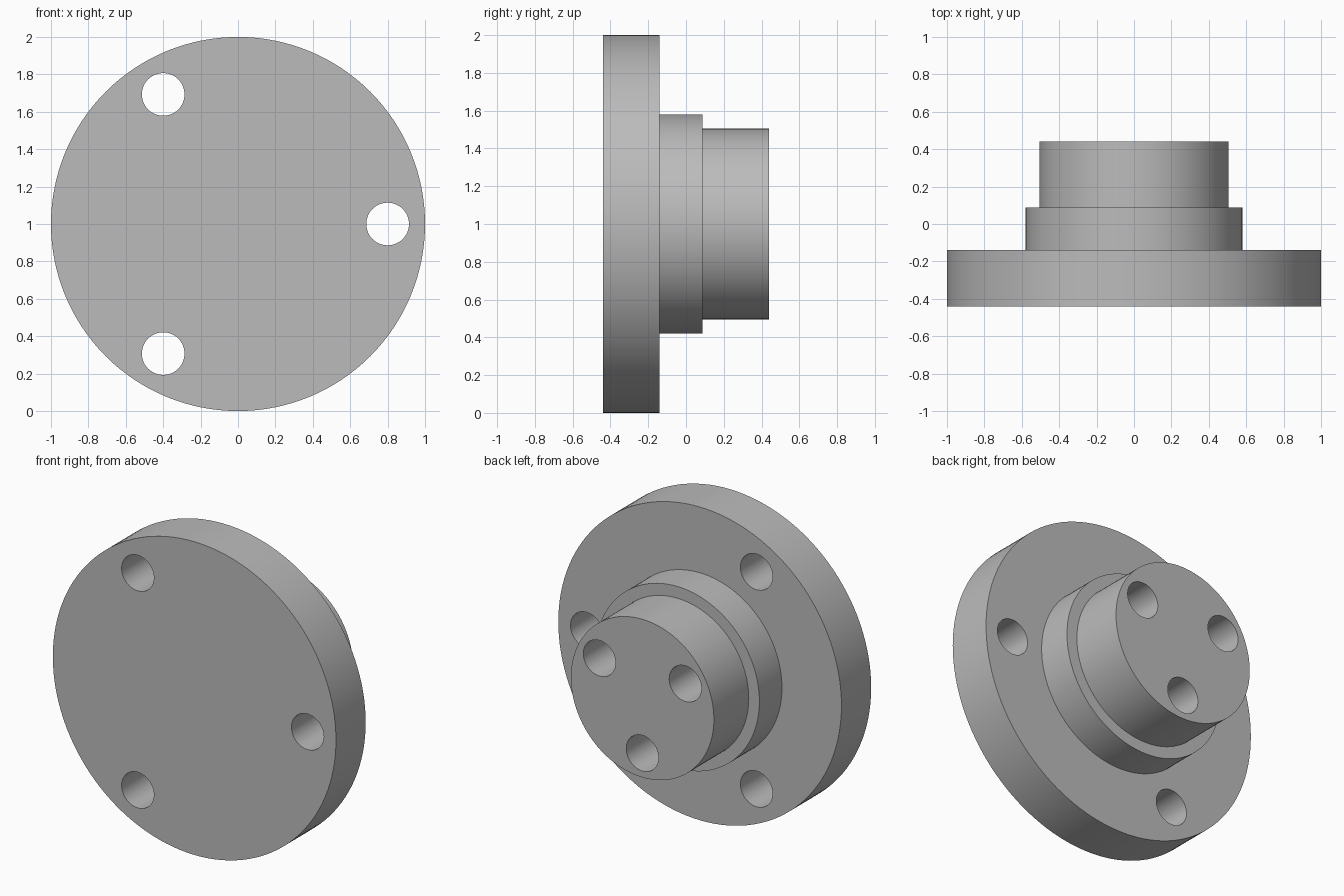
import bpy, bmesh
from math import cos, sin, radians, pi
from mathutils import Matrix, Vector

cube = bpy.data.objects.get("Cube")
if cube:
    bpy.data.objects.remove(cube, do_unlink=True)

CENTRE_Z = 1.0
HOLE_RADIUS = 0.114
FRONT, FLANGE_BACK, STEP_BACK, BACK = -0.44, -0.14, 0.088, 0.44

steel = bpy.data.materials.new("grey_metal")
steel.use_nodes = True
grey = (0.5, 0.5, 0.5, 1)
steel.diffuse_color = grey
steel.node_tree.nodes["Principled BSDF"].inputs["Base Color"].default_value = grey


def make_object(name, bm):
    bmesh.ops.recalc_face_normals(bm, faces=bm.faces)
    mesh = bpy.data.meshes.new(name)
    bm.to_mesh(mesh)
    bm.free()
    mesh.materials.append(steel)
    obj = bpy.data.objects.new(name, mesh)
    bpy.context.collection.objects.link(obj)
    return obj


def lathe(name, profile, steps):
    """Turn a (radius, y) profile around the hub axis."""
    bm = bmesh.new()
    rings = []
    for r, y in profile:
        rings.append([bm.verts.new((r * cos(2 * pi * i / steps), y,
                                    CENTRE_Z + r * sin(2 * pi * i / steps)))
                      for i in range(steps)])
    for a, b in zip(rings, rings[1:]):
        for i in range(steps):
            j = (i + 1) % steps
            bm.faces.new((a[i], a[j], b[j], b[i]))
    bm.faces.new(rings[0])
    bm.faces.new(rings[-1])
    return make_object(name, bm)


def hole_cutter(name, circle_radius, first_angle, y0, y1):
    """Three equally spaced pins along y, used to bore holes."""
    bm = bmesh.new()
    for k in range(3):
        a = radians(first_angle + 120 * k)
        spot = Vector((circle_radius * cos(a), (y0 + y1) / 2,
                       CENTRE_Z + circle_radius * sin(a)))
        bmesh.ops.create_cone(
            bm, cap_ends=True, segments=48, radius1=HOLE_RADIUS,
            radius2=HOLE_RADIUS, depth=y1 - y0,
            matrix=Matrix.Translation(spot) @ Matrix.Rotation(pi / 2, 4, 'X'))
    cutter = make_object(name, bm)
    cutter.hide_render = True
    return cutter


# Stepped hub: wide flange, middle shoulder, narrow boss
hub = lathe("flanged_hub", [(1.0, FRONT), (1.0, FLANGE_BACK),
                            (0.58, FLANGE_BACK), (0.58, STEP_BACK),
                            (0.505, STEP_BACK), (0.505, BACK)], 128)

# Through holes in the flange, blind holes in the boss
cutters = [hole_cutter("flange_hole_cutter", 0.8, 0, FRONT - 0.1, FLANGE_BACK + 0.1),
           hole_cutter("boss_hole_cutter", 0.35, 30, STEP_BACK, BACK + 0.1)]
bpy.context.view_layer.objects.active = hub
hub.select_set(True)
for cutter in cutters:
    mod = hub.modifiers.new("bore", 'BOOLEAN')
    mod.operation = 'DIFFERENCE'
    mod.solver = 'EXACT'
    mod.object = cutter
    bpy.ops.object.modifier_apply(modifier=mod.name)
    bpy.data.objects.remove(cutter, do_unlink=True)

bpy.ops.object.shade_smooth_by_angle(angle=radians(30))
